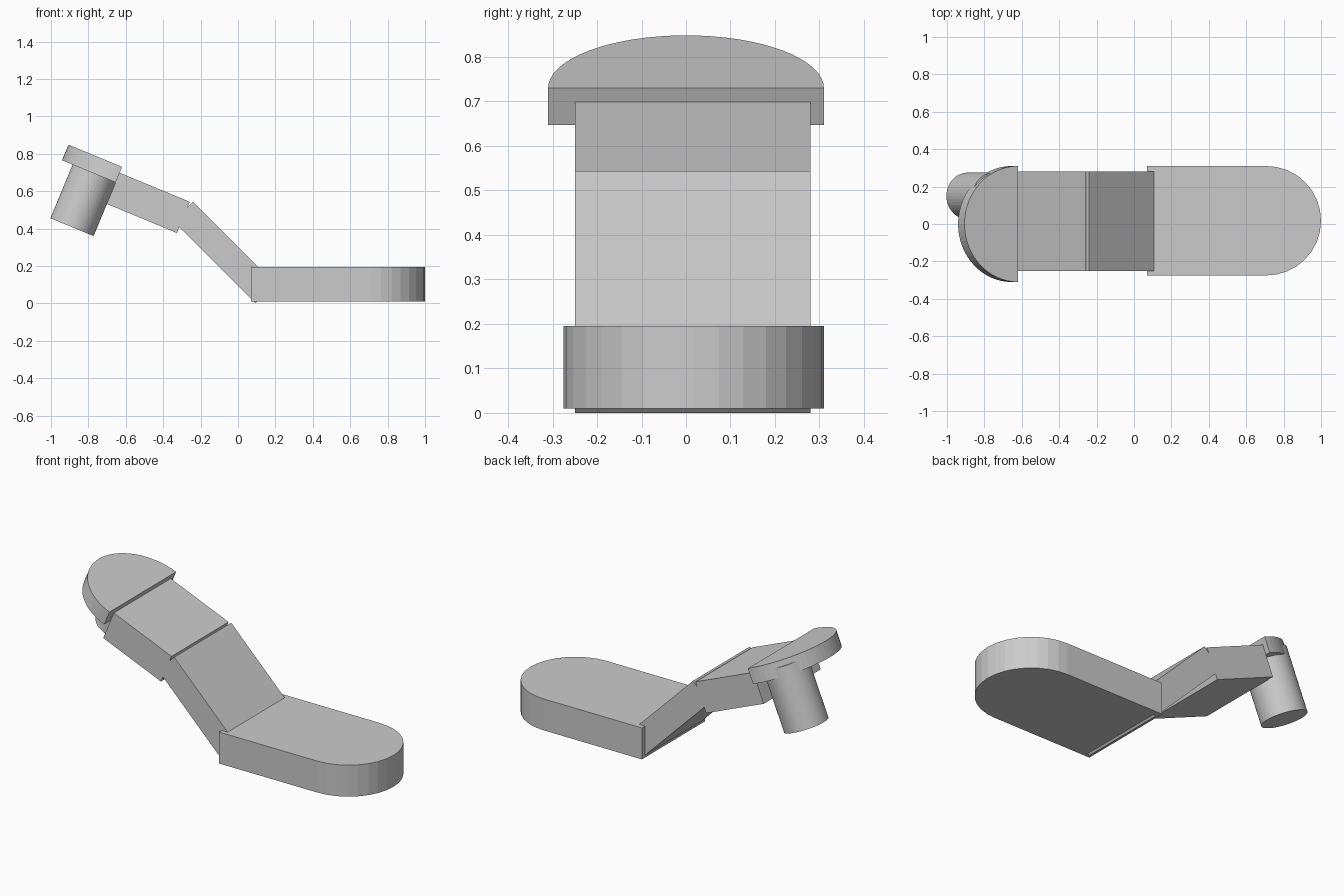
import bpy, bmesh
from math import sin, cos, pi, radians
from mathutils import Matrix

if "Cube" in bpy.data.objects:
    bpy.data.objects.remove(bpy.data.objects["Cube"])


def prism(name, outline, z0, z1, tilt=0):
    """Extrude an xy outline from z0 to z1, then tilt it about the y axis."""
    bm = bmesh.new()
    face = bm.faces.new([bm.verts.new((x, y, z0)) for x, y in outline])
    top = bmesh.ops.extrude_face_region(bm, geom=[face])["geom"]
    verts = [v for v in top if isinstance(v, bmesh.types.BMVert)]
    bmesh.ops.translate(bm, verts=verts, vec=(0, 0, z1 - z0))
    bmesh.ops.recalc_face_normals(bm, faces=bm.faces)
    bm.transform(Matrix.Rotation(radians(tilt), 4, 'Y'))
    mesh = bpy.data.meshes.new(name)
    bm.to_mesh(mesh)
    bm.free()
    obj = bpy.data.objects.new(name, mesh)
    bpy.context.collection.objects.link(obj)
    return obj


def rect(x0, x1, y0, y1):
    return [(x0, y0), (x1, y0), (x1, y1), (x0, y1)]


def arc(cx, cy, r, start, sweep, n):
    return [(cx + r * cos(start + sweep * i / n), cy + r * sin(start + sweep * i / n))
            for i in range(n + 1)]


# Flat base pad with one rounded end
prism("base_pad", [(0.07, 0.31), (0.07, -0.275)] + arc(0.7075, 0.0175, 0.2925, -pi / 2, pi, 16),
      0.01, 0.195)

# Two angled arm segments
prism("lower_arm", rect(-0.554, 0.066, -0.25, 0.28), 0.066, 0.214, 45)
prism("upper_arm", rect(-0.852, -0.446, -0.25, 0.28), 0.223, 0.403, 22.5)

# Half-disc cap at the raised end
prism("end_cap", arc(-0.852, 0, 0.31, pi / 2, pi, 32), 0.347, 0.437, 22.5)

# Round peg hanging under the cap
prism("peg", arc(-0.976, 0.15, 0.125, 0, 2 * pi, 48)[:-1], 0.037, 0.403, 22.5)
